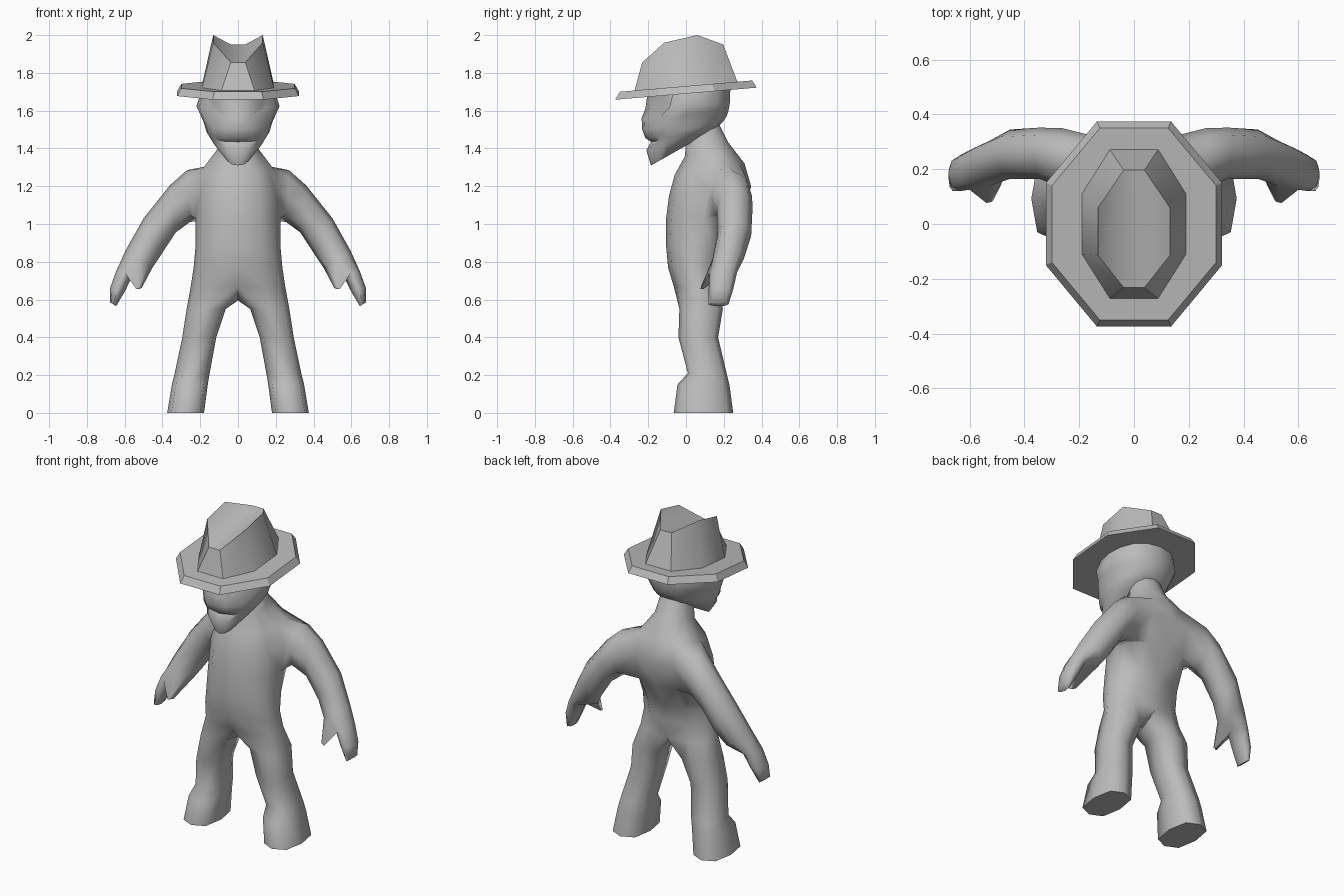
import bpy, bmesh, math
from mathutils import Vector, Matrix

if "Cube" in bpy.data.objects:
    bpy.data.objects.remove(bpy.data.objects["Cube"])

grey = bpy.data.materials.new("plain grey")
grey.diffuse_color = (0.5, 0.5, 0.5, 1)
grey.use_nodes = True
grey.node_tree.nodes["Principled BSDF"].inputs["Base Color"].default_value = grey.diffuse_color


def finish(name, bm, angle, mirror):
    if mirror:
        bmesh.ops.mirror(bm, geom=bm.verts[:] + bm.edges[:] + bm.faces[:],
                         axis='X', merge_dist=0.001)
    bmesh.ops.recalc_face_normals(bm, faces=bm.faces[:])
    me = bpy.data.meshes.new(name)
    bm.to_mesh(me)
    bm.free()
    me.materials.append(grey)
    ob = bpy.data.objects.new(name, me)
    bpy.context.collection.objects.link(ob)
    bpy.ops.object.select_all(action='DESELECT')
    bpy.context.view_layer.objects.active = ob
    ob.select_set(True)
    bpy.ops.object.shade_smooth_by_angle(angle=math.radians(angle))
    return ob


def add_ring(bm, pts):
    return [bm.verts.new(p) for p in pts]


def bridge(bm, a, b, closed=True):
    n = len(a)
    return [bm.faces.new((a[i], a[(i + 1) % n], b[(i + 1) % n], b[i]))
            for i in range(n if closed else n - 1)]


def half_ring(n, zf, zb, w, yf, yb):
    """Half an oval from front centre to back centre, tilted from zf to zb."""
    pts = []
    for j in range(n + 1):
        t = math.pi * j / n
        k = (1 - math.cos(t)) / 2
        x = 0 if j in (0, n) else w * math.sin(t) ** 0.85
        pts.append(Vector((x, yf + (yb - yf) * k, zf + (zb - zf) * k)))
    return pts


# ---- body: half torso, with arm and leg grown from its open loops ----
bm = bmesh.new()
torso = [(1.47, 1.55, .09, .0, .165), (1.36, 1.43, .11, -.005, .225),
         (1.26, 1.32, .19, -.06, .31), (1.15, 1.20, .225, -.09, .345),
         (1.03, 1.03, .225, -.105, .30), (.88, .88, .225, -.105, .22),
         (.77, .77, .235, -.095, .185), (.67, .67, .25, -.065, .195)]
rows = [add_ring(bm, half_ring(6, *r)) for r in torso]
for r in range(len(rows) - 1):
    for j in range(6):
        if not (r in (2, 3) and j in (3, 4)):      # gap for the arm
            bm.faces.new((rows[r][j], rows[r][j + 1], rows[r + 1][j + 1], rows[r + 1][j]))
bm.faces.new(rows[0])

# arm rings: upper x, z, lower x, z, front y, back y
arm = [(.27, 1.285, .255, 1.01, .13, .35), (.36, 1.205, .33, .955, .165, .352),
       (.50, 1.03, .405, .84, .165, .345), (.595, .86, .455, .765, .14, .305),
       (.645, .75, .555, .735, .125, .27), (.678, .66, .595, .65, .12, .25),
       (.678, .585, .645, .565, .12, .225)]
loop = [rows[r][j] for r, j in ((2, 3), (2, 4), (2, 5), (3, 5), (4, 5), (4, 4), (4, 3), (3, 3))]
for i, (ux, uz, lx, lz, yf, yb) in enumerate(arm):
    pts = []
    for k in range(8):
        a = math.radians(135 - 45 * k)
        s, c = math.sin(a), math.cos(a)
        pts.append(((ux + lx) / 2 + (ux - lx) / 2 * s, (yf + yb) / 2 + (yb - yf) / 2 * c,
                    (uz + lz) / 2 + (uz - lz) / 2 * s))
    new = add_ring(bm, pts)
    faces = bridge(bm, loop, new)
    if i == 4:
        thumb_base = faces[5:7]
    loop = new
bm.faces.new(loop)

# thumb
ext = bmesh.ops.extrude_face_region(bm, geom=thumb_base)
bmesh.ops.delete(bm, geom=thumb_base, context='FACES_ONLY')
tips = [v for v in ext['geom'] if isinstance(v, bmesh.types.BMVert)]
mid = sum((v.co for v in tips), Vector()) / len(tips)
for v in tips:
    v.co = Vector((.525, .085, .66)) + (v.co - mid) * 0.2

# leg rings: z, inner x, outer x, front y, back y
leg = [(.55, .065, .272, -.035, .195), (.40, .115, .295, -.04, .17),
       (.21, .15, .335, .01, .215), (.15, .16, .35, -.045, .23),
       (.0, .18, .375, -.065, .25)]
loop = rows[-1] + [bm.verts.new((0, .06, .595))]
for z, xi, xo, yf, yb in leg:
    pts = []
    for k in range(8):
        a = math.radians(225 + 45 * k)
        d = 1.1 if k % 2 == 0 else 1
        pts.append(((xi + xo) / 2 + (xo - xi) / 2 * math.cos(a) * d,
                    (yf + yb) / 2 + (yb - yf) / 2 * math.sin(a) * d, z))
    new = add_ring(bm, pts)
    bridge(bm, loop, new)
    loop = new
bm.faces.new(loop)
finish("body", bm, 75, True)

# ---- head: half rings from chin to crown, with face vertices shifted ----
bm = bmesh.new()
head = [(1.31, 1.46, .075, -.185, .08), (1.39, 1.49, .135, -.21, .14),
        (1.435, 1.52, .16, -.185, .175), (1.455, 1.54, .17, -.215, .195),
        (1.50, 1.57, .18, -.232, .215), (1.56, 1.60, .20, -.235, .225),
        (1.61, 1.64, .22, -.215, .232), (1.68, 1.72, .195, -.205, .235)]
# eye hollows, cheeks and nose: (ring, point) -> shift
shift = {(6, 1): (.02, .025, 0), (6, 2): (-.02, .06, 0), (6, 3): (.0, -.01, 0),
         (5, 1): (-.03, .0, 0), (5, 2): (-.01, .03, 0),
         (4, 1): (-.01, -.005, 0), (4, 2): (0, .015, 0),
         (3, 1): (0, .0, 0), (2, 1): (.01, .01, 0)}
rows = []
for r, h in enumerate(head):
    pts = half_ring(8, *h)
    for j, p in enumerate(pts):
        p += Vector(shift.get((r, j), (0, 0, 0)))
    rows.append(add_ring(bm, pts))
for a, b in zip(rows, rows[1:]):
    bridge(bm, a, b, closed=False)
bm.faces.new(rows[0])
bm.faces.new(rows[-1])
finish("head", bm, 50, True)


# ---- hat ----
def octagon(xs, ys, xw, yw, z, tilt):
    half = [(xs, -yw), (xw, -ys), (xw, ys), (xs, yw)]
    return [(x, y, z + tilt * y) for x, y in half + [(-x, y) for x, y in half[::-1]]]


bm = bmesh.new()
low = add_ring(bm, octagon(.135, .15, .322, .375, 1.69, .085))
high = add_ring(bm, octagon(.125, .14, .30, .35, 1.73, .085))
bridge(bm, low, high)
bm.faces.new(low)
bm.faces.new(high)
finish("hat_brim", bm, 30, False)

bm = bmesh.new()
base = add_ring(bm, octagon(.088, .11, .19, .272, 1.73, .085))
half = [(.038, -.232, 1.855), (.131, -.115, 1.96), (.131, .06, 2.0), (.038, .197, 1.95)]
top = add_ring(bm, half + [(-x, y, z) for x, y, z in half[::-1]])
bridge(bm, base, top)
bm.faces.new(base)
bm.faces.new((top[0], top[3], top[4], top[7]))     # dented middle strip
bm.faces.new(top[0:4])
bm.faces.new(top[4:8])
finish("hat_crown", bm, 40, False)
